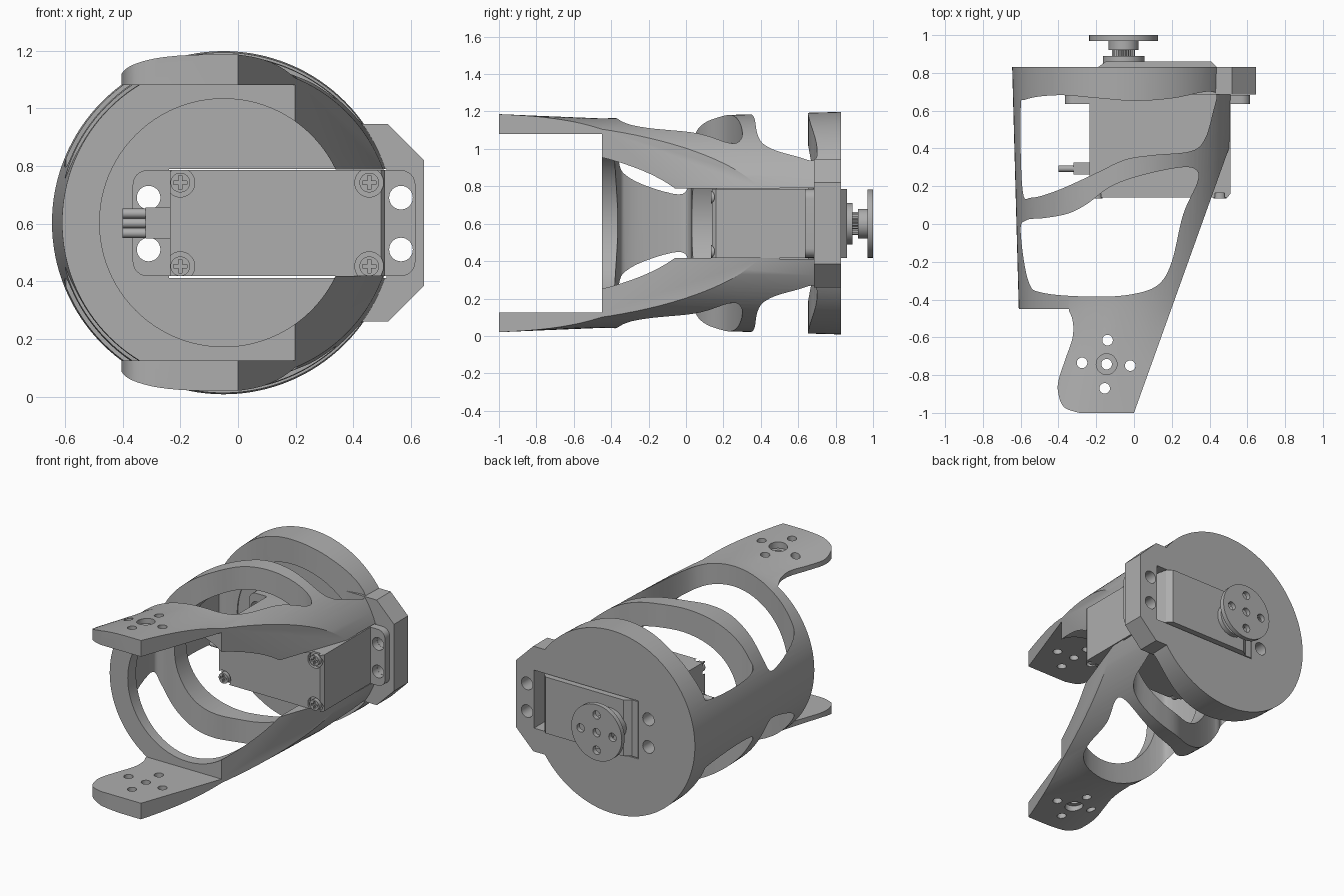
import bpy, bmesh, math
from mathutils import Vector, Matrix

cube = bpy.data.objects.get("Cube")
if cube:
    bpy.data.objects.remove(cube, do_unlink=True)

grey = bpy.data.materials.new("plain grey")
grey.use_nodes = True
grey.diffuse_color = (0.42, 0.42, 0.42, 1)
grey.node_tree.nodes["Principled BSDF"].inputs["Base Color"].default_value = (0.42, 0.42, 0.42, 1)

CX, CZ = -0.05, 0.603        # shell axis
HX, HZ = -0.055, 0.6         # output shaft axis


def loft(name, rings):
    """Closed solid through a list of equally long point rings."""
    bm = bmesh.new()
    rows = [[bm.verts.new(p) for p in ring] for ring in rings]
    n = len(rows[0])
    for a, b in zip(rows, rows[1:]):
        for i in range(n):
            bm.faces.new((a[i], a[(i + 1) % n], b[(i + 1) % n], b[i]))
    bm.faces.new(rows[0][::-1])
    bm.faces.new(rows[-1])
    bmesh.ops.recalc_face_normals(bm, faces=bm.faces)
    mesh = bpy.data.meshes.new(name)
    bm.to_mesh(mesh)
    bm.free()
    obj = bpy.data.objects.new(name, mesh)
    bpy.context.collection.objects.link(obj)
    mesh.materials.append(grey)
    return obj


def prism_z(name, pts, z0, z1):
    return loft(name, [[(x, y, z) for x, y in pts] for z in (z0, z1)])


def prism_y(name, pts, y0, y1):
    return loft(name, [[(x, y, z) for x, z in pts] for y in (y0, y1)])


def rect(a0, a1, b0, b1):
    return [(a0, b0), (a1, b0), (a1, b1), (a0, b1)]


def disc(cx, cy, r, n=32):
    return [(cx + r * math.cos(2 * math.pi * i / n), cy + r * math.sin(2 * math.pi * i / n))
            for i in range(n)]


def rounded(x0, x1, z0, z1, r, n=6):
    pts = []
    for k, (x, z) in enumerate(((x1 - r, z1 - r), (x0 + r, z1 - r), (x0 + r, z0 + r), (x1 - r, z0 + r))):
        for i in range(n + 1):
            a = (k + i / n) * math.pi / 2
            pts.append((x + r * math.cos(a), z + r * math.sin(a)))
    return pts


def spline(ctrl, closed=True, steps=6):
    """Smooth curve through the control points."""
    p = [Vector(c) for c in ctrl]
    n = len(p)
    at = (lambda i: p[i % n]) if closed else (lambda i: p[max(0, min(n - 1, i))])
    out = []
    for i in range(n if closed else n - 1):
        a, b, c, d = at(i - 1), at(i), at(i + 1), at(i + 2)
        for s in range(steps):
            t = s / steps
            out.append(0.5 * (2 * b + (c - a) * t + (2 * a - 5 * b + 4 * c - d) * t * t
                              + (3 * b - a - 3 * c + d) * t ** 3))
    return [tuple(v) for v in out] + ([] if closed else [tuple(p[-1])])


def combine(obj, tools, op='DIFFERENCE'):
    for tool in tools:
        mod = obj.modifiers.new("cut", 'BOOLEAN')
        mod.operation, mod.solver, mod.object = op, 'EXACT', tool
        bpy.context.view_layer.objects.active = obj
        bpy.ops.object.modifier_apply(modifier=mod.name)
        bpy.data.objects.remove(tool, do_unlink=True)
    return obj


# Outer skin: round at the back, squarer towards the arm tips
def section(y, r, power, n=128):
    ring = []
    for i in range(n):
        c, s = math.cos(2 * math.pi * i / n), math.sin(2 * math.pi * i / n)
        ring.append((CX + r * math.copysign(abs(c) ** (2 / power), c), y,
                     CZ + r * math.copysign(abs(s) ** (2 / power), s)))
    return ring


frame = loft("arm_frame", [section(-1, 0.583, 3), section(-0.72, 0.571, 2.4),
                           section(-0.45, 0.56, 2), section(0.83, 0.595, 2)])

# Side flange, bore and the gap between the two arms
flange = prism_y("flange", [(0.3, 0.26), (0.52, 0.26), (0.645, 0.385), (0.645, 0.82),
                            (0.52, 0.945), (0.3, 0.945)], 0.685, 0.83)
combine(frame, [prism_y("bore", disc(CX, CZ, 0.43, 96), -0.6, 0.685),
                prism_y("arm_gap", rect(-1, 1, 0.125, 1.08), -1.2, -0.45)])

# Plan outline of arms with slanted right side
arm_left = spline([(-0.35, -0.45), (-0.325, -0.51), (-0.325, -0.6), (-0.365, -0.72), (-0.4, -0.83),
                   (-0.4, -0.9), (-0.37, -0.97), (-0.29, -1)], closed=False)
plan = [(-0.8, 0.95), (-0.8, -0.45)] + arm_left + [(0, -1), (0.7, 0.95)]
combine(frame, [prism_z("plan", plan, -0.3, 1.5)], 'INTERSECT')

# Two smooth windows through top and bottom
back_window = [(-0.6, 0.6), (-0.57, 0.66), (-0.4, 0.682), (-0.2, 0.667), (0, 0.652), (0.2, 0.665),
               (0.38, 0.7), (0.435, 0.685), (0.42, 0.6), (0.375, 0.45), (0.3, 0.385), (0.1, 0.365),
               (-0.05, 0.34), (-0.2, 0.27), (-0.4, 0.18), (-0.54, 0.14), (-0.59, 0.18)]
front_window = [(-0.6, -0.04), (-0.57, 0.02), (-0.47, 0.032), (-0.35, 0.055), (-0.25, 0.105),
                (-0.12, 0.2), (0.05, 0.26), (0.25, 0.3), (0.33, 0.285), (0.335, 0.22), (0.26, 0.05),
                (0.2, -0.2), (0.13, -0.32), (0, -0.37), (-0.2, -0.385), (-0.48, -0.365), (-0.56, -0.3)]
combine(frame, [prism_z("window", spline(w), -0.3, 1.5) for w in (back_window, front_window)])
combine(frame, [flange], 'UNION')

# Slot for the motor and its screw holes
EAR_HOLES = [(x, z) for x in (-0.31, 0.565) for z in (0.51, 0.69)]
combine(frame, [prism_y("side_slot", rect(0.1, 0.8, 0.418, 0.787), -0.8, 0.685),
                prism_y("motor_slot", rect(-0.24, 0.515, 0.412, 0.79), 0.5, 1)])
combine(frame, [prism_y("hole", disc(x, z, 0.041), 0.5, 1) for x, z in EAR_HOLES])

# Bolt pattern in the arms
bolts = [(-0.145, -0.742), (-0.275, -0.735), (-0.02, -0.75), (-0.14, -0.615), (-0.155, -0.87)]
combine(frame, [prism_z("hole", disc(x, y, 0.028, 24), -0.3, 1.5) for x, y in bolts])
combine(frame, [prism_z("recess", disc(*bolts[0], 0.055), z0, z1)
                for z0, z1 in ((-0.3, 0.07), (1.135, 1.5))])

# Motor
body = prism_z("motor_body", [(-0.235, 0.14), (0.495, 0.14), (0.51, 0.16), (0.51, 0.7), (0.47, 0.7),
                              (0.44, 0.83), (0.41, 0.86), (-0.15, 0.86), (-0.19, 0.83),
                              (-0.235, 0.83)], 0.418, 0.785)
SCREWS = [(x, z) for x in (-0.2, 0.455) for z in (0.452, 0.742)]
combine(body, [prism_y("screw_pocket", disc(x, z, 0.05), 0, 0.165) for x, z in SCREWS])
ears = prism_y("motor_ears", rounded(-0.365, 0.615, 0.418, 0.785, 0.05), 0.635, 0.684)
combine(ears, [prism_y("hole", disc(x, z, 0.041), 0.5, 1) for x, z in EAR_HOLES])

# Cross-head screws
screws = []
for x, z in SCREWS:
    head = prism_y("case_screw", disc(x, z, 0.034), 0.135, 0.17)
    combine(head, [prism_y("groove", rect(x - a, x + a, z - b, z + b), 0.1, 0.15)
                   for a, b in ((0.024, 0.006), (0.006, 0.024))])
    screws.append(head)

# Cable plug and its three wires
plug = prism_y("cable_plug", rect(-0.32, -0.23, 0.548, 0.655), 0.262, 0.325)
wires = [loft("cable_wire", [[(x, y, z) for y, z in disc(0.293, zc, 0.017, 16)] for x in (-0.4, -0.3)])
         for zc in (0.567, 0.601, 0.635)]

# Output shaft and round horn
gear = [(HX + r * (x - HX), HZ + r * (z - HZ))
        for i, (x, z) in enumerate(disc(HX, HZ, 0.062, 48)) for r in [1 if i % 2 else 0.88]]
shaft = [prism_y("shaft_collar", disc(HX, HZ, 0.11, 48), 0.85, 0.89),
         prism_y("shaft_spline", gear, 0.88, 0.925),
         prism_y("horn_hub", disc(HX, HZ, 0.08, 48), 0.92, 0.972)]
horn = prism_y("horn_disc", disc(HX, HZ, 0.182, 64), 0.97, 1)
combine(horn, [prism_y("hole", disc(HX + dx, HZ + dz, 0.027, 24), 0.95, 1.1)
               for dx, dz in ((0, 0), (0.115, 0), (-0.115, 0), (0, 0.115), (0, -0.115))])

# Smooth curved faces, keep hard edges
for obj in [frame, body, ears, plug, horn] + screws + wires + shaft:
    bpy.ops.object.select_all(action='DESELECT')
    obj.select_set(True)
    bpy.context.view_layer.objects.active = obj
    bpy.ops.object.shade_smooth_by_angle(angle=math.radians(30))
